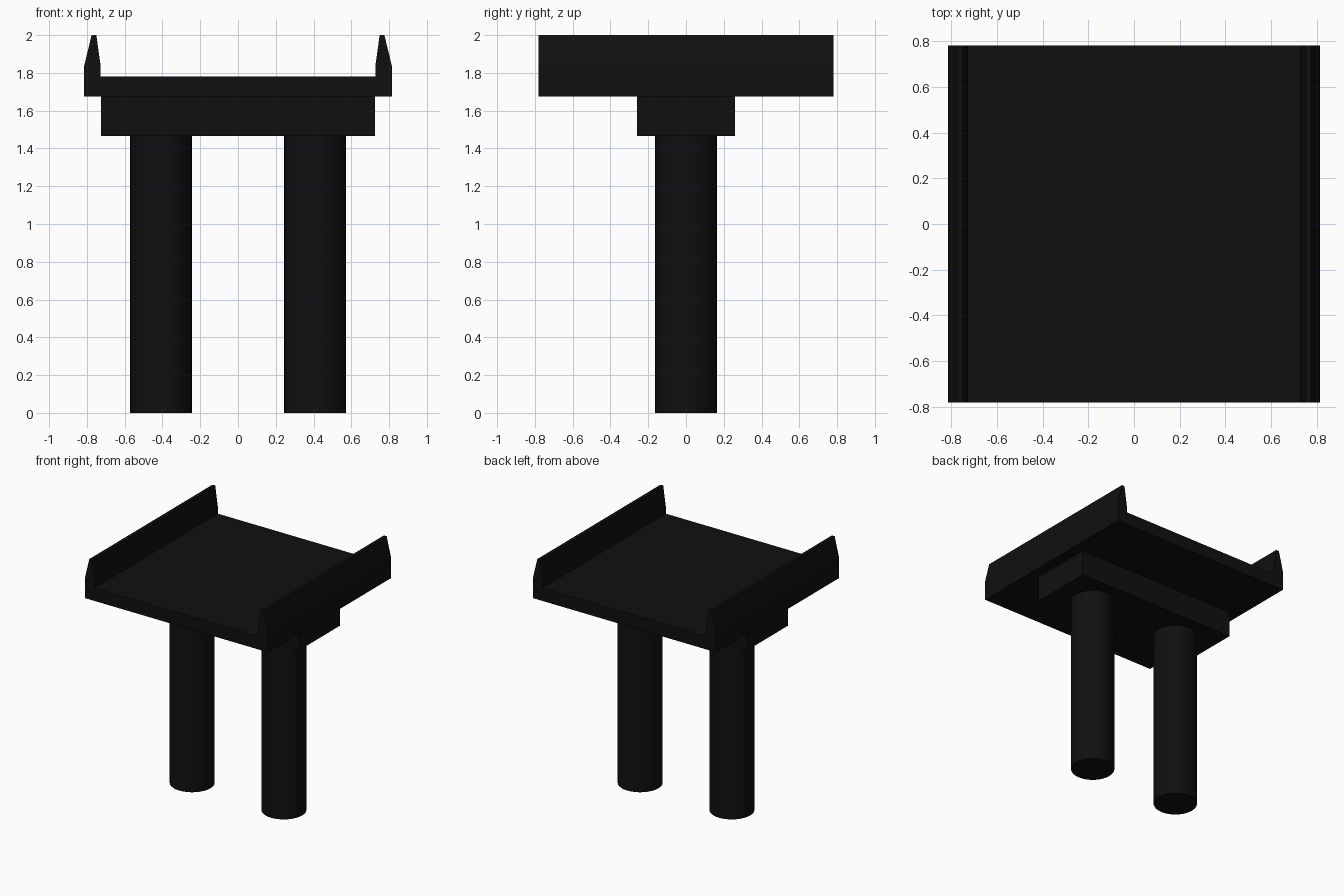
import bpy, bmesh
from mathutils import Matrix

if "Cube" in bpy.data.objects:
    bpy.data.objects.remove(bpy.data.objects["Cube"])

concrete = bpy.data.materials.new("dark_concrete")
concrete.diffuse_color = (0.005, 0.005, 0.005, 1)
concrete.use_nodes = True
concrete.node_tree.nodes["Principled BSDF"].inputs["Base Color"].default_value = concrete.diffuse_color


def finish(name, bm):
    bmesh.ops.recalc_face_normals(bm, faces=bm.faces)
    mesh = bpy.data.meshes.new(name)
    bm.to_mesh(mesh)
    bm.free()
    mesh.materials.append(concrete)
    obj = bpy.data.objects.new(name, mesh)
    bpy.context.collection.objects.link(obj)
    return obj


def extrude_profile(name, points, half_y):
    """Extrude an (x, z) profile along y, centred on y = 0."""
    bm = bmesh.new()
    face = bm.faces.new([bm.verts.new((x, -half_y, z)) for x, z in points])
    new = bmesh.ops.extrude_face_region(bm, geom=[face])["geom"]
    verts = [g for g in new if isinstance(g, bmesh.types.BMVert)]
    bmesh.ops.translate(bm, verts=verts, vec=(0, 2 * half_y, 0))
    return finish(name, bm)


def box_profile(half_x, z0, z1):
    return [(-half_x, z0), (half_x, z0), (half_x, z1), (-half_x, z1)]


def column(name, x, radius, height):
    bm = bmesh.new()
    bmesh.ops.create_cone(bm, cap_ends=True, segments=32, radius1=radius,
                          radius2=radius, depth=height,
                          matrix=Matrix.Translation((x, 0, height / 2)))
    for f in bm.faces:
        f.smooth = len(f.verts) == 4   # round wall smooth, ends flat
    return finish(name, bm)


# Road deck and the cross beam that carries it
extrude_profile("deck", box_profile(0.815, 1.675, 1.78), 0.782)
extrude_profile("cross_beam", box_profile(0.725, 1.467, 1.675), 0.26)

# Tapered side barriers and round columns, mirrored left and right
barrier = [(0.815, 1.78), (0.815, 1.835), (0.775, 2.0),
           (0.75, 2.0), (0.727, 1.835), (0.727, 1.78)]
for side, s in (("left", -1), ("right", 1)):
    extrude_profile(f"{side}_barrier", [(s * x, z) for x, z in barrier], 0.782)
    column(f"{side}_column", s * 0.408, 0.164, 1.467)
